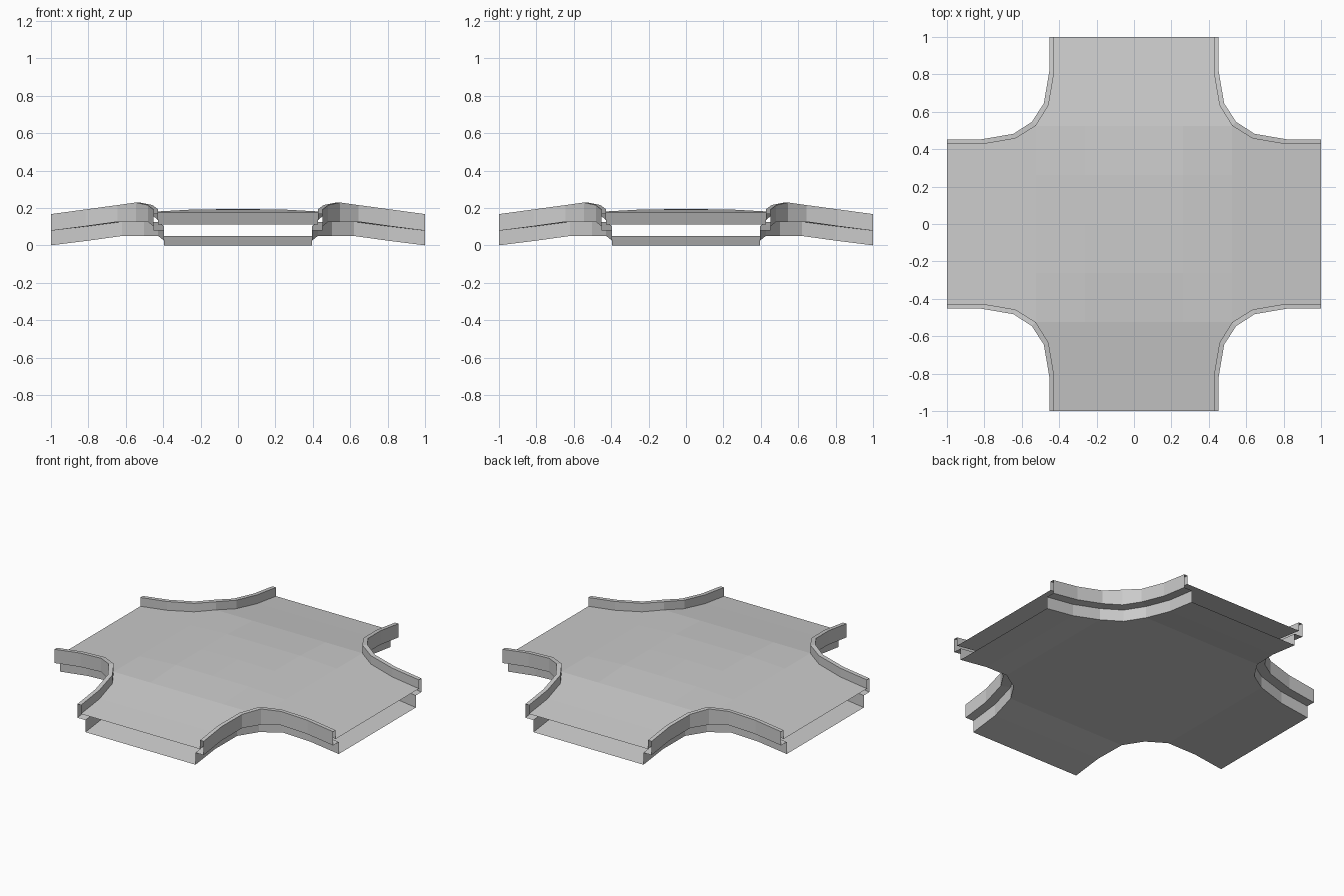
import bpy, bmesh

if "Cube" in bpy.data.objects:
    bpy.data.objects.remove(bpy.data.objects["Cube"])

# Plan outlines of one kerb half: (half width, distance along arm), end -> diagonal
OUTER = [(.453, 1), (.453, .815), (.482, .645), (.546, .546)]
INNER = [(.427, 1), (.427, .81), (.457, .635), (.525, .525)]
LOWER = [(.395, 1), (.395, .80), (.427, .62), (.502, .502)]

# Heights at those four stations
Z_BASE = [.0, .025, .05, .05]
Z_LEDGE = [.078, .102, .126, .126]
Z_TOP = [.167, .192, .215, .229]
Z_DECK = [.11, .135, .160, .176]


def finish(name, bm):
    bmesh.ops.remove_doubles(bm, verts=bm.verts, dist=.0005)
    bmesh.ops.recalc_face_normals(bm, faces=bm.faces)
    mesh = bpy.data.meshes.new(name)
    bm.to_mesh(mesh)
    bm.free()
    ob = bpy.data.objects.new(name, mesh)
    bpy.context.collection.objects.link(ob)
    return ob


def loft(bm, rows):
    grid = [[bm.verts.new(p) for p in row] for row in rows]
    for a, b in zip(grid, grid[1:]):
        for i in range(len(a) - 1):
            bm.faces.new((a[i], a[i + 1], b[i + 1], b[i]))


def turn(p, k):
    x, y, z = p
    for _ in range(k):
        x, y = -y, x
    return (x, y, z)


def full(outline, heights):
    half = [(x, y, z) for (x, y), z in zip(outline, heights)]
    return half + [(y, x, z) for x, y, z in reversed(half[:-1])]


def slab(name, outline, heights, crown):
    """Cross-shaped sheet: four ramped arms around a gently crowned centre."""
    bm = bmesh.new()
    steps = [-1, -.5, 0, .5, 1]
    for k in range(4):
        loft(bm, [[turn((s * w, y, z), k) for s in steps]
                  for (w, y), z in zip(outline, heights)])
    c, edge = outline[-1][0], heights[-1]
    loft(bm, [[(s * c, t * c, edge + crown * (0, .75, 1)[round(2 - 2 * max(abs(s), abs(t)))])
               for s in steps] for t in steps])
    return finish(name, bm)


slab("road_deck", INNER, Z_DECK, .019)
slab("bottom_plate", LOWER, Z_BASE, 0)

# Hollow stepped kerb wall swept round each of the four corners
profile = [full(LOWER, Z_BASE), full(LOWER, Z_LEDGE), full(OUTER, Z_LEDGE),
           full(OUTER, Z_TOP), full(INNER, Z_TOP), full(INNER, Z_DECK)]
for k in range(4):
    bm = bmesh.new()
    loft(bm, [[turn(p, k) for p in line] for line in profile])
    finish("corner_kerb_%d" % (k + 1), bm)
